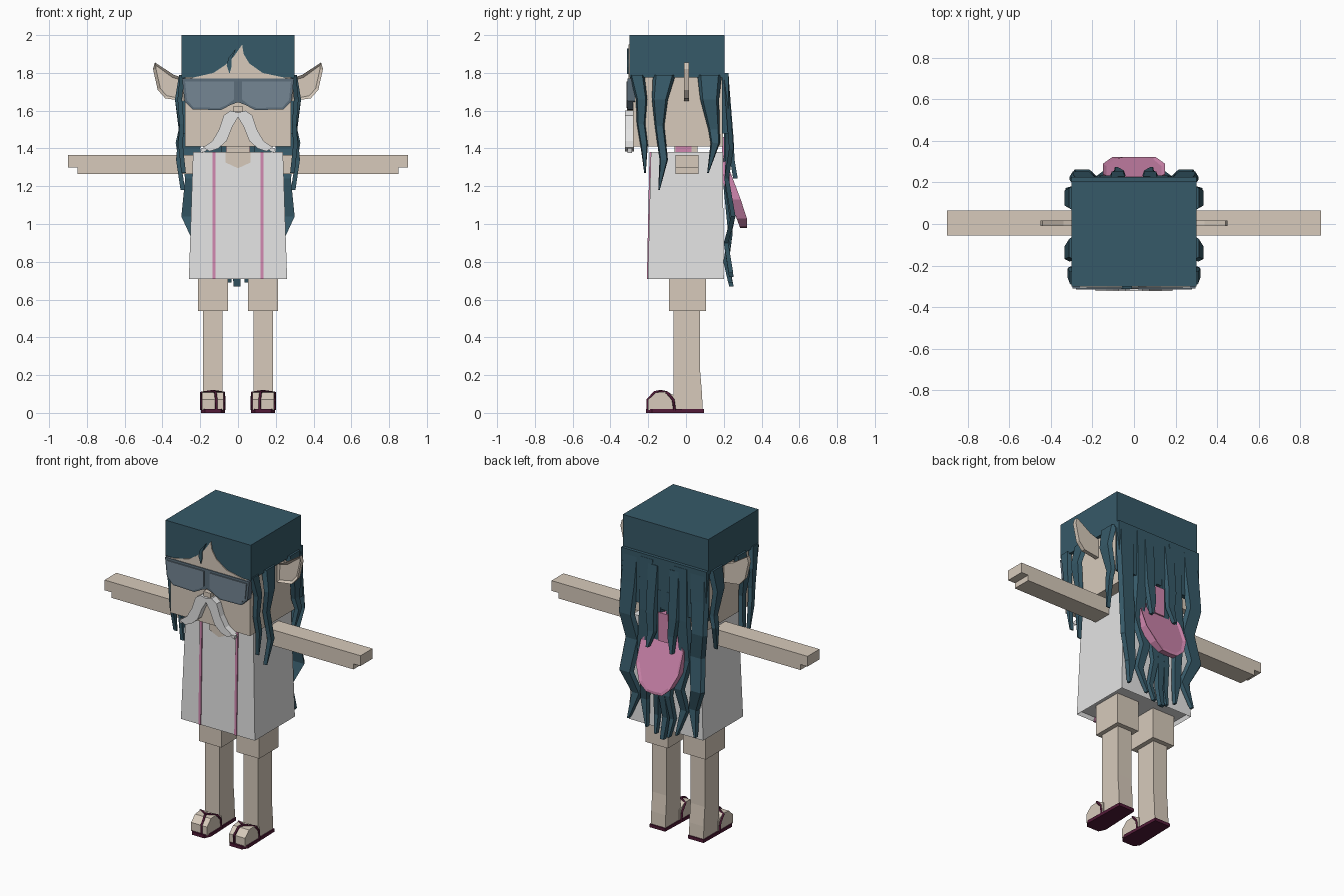
import bpy
import bmesh
from mathutils import Vector

cube = bpy.data.objects.get("Cube")
if cube:
    bpy.data.objects.remove(cube, do_unlink=True)


def material(name, r, g, b):
    """Flat material from display values, stored as linear."""
    col = [(c / 255) ** 2.2 for c in (r, g, b)] + [1]
    m = bpy.data.materials.new(name)
    m.use_nodes = True
    m.diffuse_color = col
    m.node_tree.nodes["Principled BSDF"].inputs["Base Color"].default_value = col
    return m


SKIN = material("skin", 214, 201, 186)
HAIR = material("teal hair", 57, 90, 104)
WHITE = material("white cloth", 227, 227, 227)
PINK = material("pink trim", 208, 134, 174)
MAROON = material("maroon sandal", 82, 32, 58)
FRAME = material("grey frame", 92, 109, 122)
LENS = material("smoky lens", 116, 133, 146)


def loft(name, rings, mat, inset=None):
    """Join rings of equal length into a capped solid; inset = (direction, width, depth)."""
    bm = bmesh.new()
    loops = [[bm.verts.new(p) for p in ring] for ring in rings]
    n = len(loops[0])
    for a, b in zip(loops, loops[1:]):
        for i in range(n):
            j = (i + 1) % n
            bm.faces.new((a[i], a[j], b[j], b[i]))
    bm.faces.new(loops[0])
    bm.faces.new(loops[-1])
    bmesh.ops.recalc_face_normals(bm, faces=bm.faces)
    if inset:
        direction, width, depth = inset
        face = max(bm.faces, key=lambda f: f.normal.dot(Vector(direction)) * f.calc_area())
        bmesh.ops.inset_region(bm, faces=[face], thickness=width, depth=depth)
    mesh = bpy.data.meshes.new(name)
    bm.to_mesh(mesh)
    bm.free()
    mesh.materials.append(mat)
    obj = bpy.data.objects.new(name, mesh)
    bpy.context.collection.objects.link(obj)
    return obj


def prism(name, pts, axis, lo, hi, mat, inset=None):
    """Extrude a 2D outline along the x, y or z axis."""
    place = {"x": lambda p, d: (d, p[0], p[1]),
             "y": lambda p, d: (p[0], d, p[1]),
             "z": lambda p, d: (p[0], p[1], d)}[axis]
    return loft(name, [[place(p, d) for p in pts] for d in (lo, hi)], mat, inset)


def box(name, x, y, z, mat):
    return prism(name, rect(x, y), "z", z[0], z[1], mat)


def rect(x, y):
    return [(x[0], y[0]), (x[1], y[0]), (x[1], y[1]), (x[0], y[1])]


def flip(pts, s):
    return [(s * a, b) for a, b in pts]


def mirrored(half):
    """Close an outline given its +x half."""
    return half + [(-a, b) for a, b in reversed(half) if a > 0]


def strand(name, rows, side, s):
    """Wavy hair lock; rows are (along, height, width, outward)."""
    rings = []
    for u, z, w, o in rows:
        ring = [(u - w / 2, o - .012), (u + w / 2, o - .012),
                (u + w * .36, o + .012), (u - w * .36, o + .012)]
        rings.append([(s * b, a, z) if side else (s * a, b, z) for a, b in ring])
    return loft(name, rings, HAIR)


# Head, neck and face
box("head", (-.28, .28), (-.28, .195), (1.41, 1.9), SKIN)
box("neck", (-.06, .06), (-.06, .06), (1.3, 1.42), SKIN)
box("collar", (-.064, .064), (-.055, .03), (1.37, 1.41), PINK)
box("nose", (-.025, .025), (-.312, -.27), (1.595, 1.625), SKIN)

# Hair cap, forehead opening and loose forelock
box("hair_cap", (-.3, .3), (-.3, .205), (1.775, 2), HAIR)
box("hair_back", (-.3, .3), (.19, .225), (1.48, 1.8), HAIR)
prism("forehead", [(-.26, 1.77), (.27, 1.77), (.13, 1.8), (.06, 1.85), (.03, 1.9), (.022, 1.95),
                   (-.02, 1.89), (-.07, 1.84), (-.13, 1.8)], "y", -.305, -.29, SKIN)
prism("forelock", [(-.01, 1.93), (-.035, 1.87), (-.035, 1.83), (-.045, 1.795), (-.06, 1.84),
                   (-.05, 1.88)], "y", -.312, -.3, HAIR)

# Locks on the sides and the back
SIDE_LOCKS = {
    "front_lock": [(-.26, 1.79, .08, .296), (-.235, 1.66, .06, .308), (-.238, 1.53, .045, .298),
                   (-.222, 1.42, .04, .304), (-.217, 1.27, .008, .288)],
    "cheek_lock": [(-.115, 1.79, .12, .3), (-.138, 1.66, .085, .322), (-.14, 1.52, .05, .3),
                   (-.118, 1.34, .045, .316), (-.143, 1.18, .008, .292)],
    "behind_ear_lock": [(.125, 1.79, .13, .3), (.125, 1.66, .1, .322), (.148, 1.5, .06, .302),
                        (.155, 1.43, .05, .318), (.116, 1.27, .008, .292)],
}
BACK_LOCKS = {
    "outer_lock": [(.235, 1.78, .13, .212), (.245, 1.6, .13, .224), (.255, 1.4, .11, .24),
                   (.225, 1.24, .11, .215), (.25, 1.04, .1, .25), (.2, .9, .07, .212),
                   (.235, .74, .015, .238)],
    "middle_lock": [(.12, 1.78, .12, .215), (.13, 1.45, .1, .222), (.15, 1.2, .09, .218),
                    (.12, 1.02, .07, .245), (.14, .88, .06, .215), (.105, .72, .015, .24)],
    "inner_lock": [(.05, 1.6, .09, .215), (.05, 1.2, .07, .21), (.04, .95, .05, .235),
                   (.055, .8, .04, .21), (.045, .69, .02, .235)],
    "short_lock": [(.075, 1.75, .09, .216), (.08, 1.45, .075, .24), (.07, 1.34, .06, .245),
                   (.085, 1.24, .02, .262)],
}
for label, s in (("left", 1), ("right", -1)):
    for name, rows in SIDE_LOCKS.items():
        strand(f"{label}_{name}", rows, True, s)
    for name, rows in BACK_LOCKS.items():
        strand(f"{label}_{name}", rows, False, s)
strand("centre_lock", [(0, 1.2, .06, .21), (0, .95, .06, .235), (-.01, .8, .05, .215),
                       (-.005, .67, .035, .24)], False, 1)

# Glasses with one lens on each side
prism("glasses", mirrored([(0, 1.645), (.04, 1.63), (.09, 1.603), (.24, 1.607), (.283, 1.65),
                           (.296, 1.77)]), "y", -.31, -.27, FRAME)
for label, s in (("left", 1), ("right", -1)):
    prism(f"{label}_lens", flip([(.02, 1.66), (.06, 1.63), (.1, 1.614), (.235, 1.618),
                                 (.27, 1.655), (.28, 1.755), (.02, 1.755)], s),
          "y", -.316, -.309, LENS)

    # Moustache halves
    prism(f"{label}_moustache", flip([(0, 1.565), (0, 1.59), (.04, 1.6), (.075, 1.575), (.1, 1.5),
                                      (.135, 1.44), (.185, 1.405), (.15, 1.385), (.105, 1.4),
                                      (.06, 1.44), (.03, 1.515)], s), "y", -.322, -.275, WHITE)
    prism(f"{label}_moustache_curl", flip([(.13, 1.41), (.195, 1.4), (.19, 1.375), (.165, 1.39)], s),
          "y", -.31, -.285, WHITE)

    # Pointed ears with a hollow front
    prism(f"{label}_ear", flip([(.28, 1.65), (.385, 1.665), (.425, 1.71), (.45, 1.82), (.44, 1.855),
                                (.34, 1.79), (.28, 1.77)], s),
          "y", -.01, .016, SKIN, ((0, -1, 0), .016, -.012))

    # Arms with a stepped hand
    prism(f"{label}_arm", flip([(.22, 1.265), (.85, 1.265), (.85, 1.3), (.9, 1.3), (.9, 1.365),
                                (.22, 1.365)], s), "y", -.055, .065, SKIN)

    # Legs and feet
    box(f"{label}_thigh", (s * .054, s * .212), (-.09, .105), (.54, .74), SKIN)
    prism(f"{label}_lower_leg", [(-.065, .015), (.088, .015), (.085, .1), (.075, .22), (.075, .55),
                                 (-.065, .55)], "x", s * .083, s * .185, SKIN)
    prism(f"{label}_foot", [(-.05, .015), (-.2, .015), (-.2, .07), (-.16, .108), (-.1, .113),
                            (-.05, .085)], "x", s * .078, s * .19, SKIN)
    prism(f"{label}_sole", flip([(.09, -.212), (.175, -.212), (.197, -.18), (.19, .095), (.08, .095),
                                 (.07, -.17)], s), "z", 0, .02, MAROON)

    # Sandal straps meeting at a toe post
    strap = bpy.data.curves.new(f"{label}_strap", "CURVE")
    strap.dimensions = "3D"
    strap.bevel_depth = .007
    strap.bevel_resolution = 0
    strap.materials.append(MAROON)
    for edge in (.074, .194):
        path = [(edge, -.06, .015), (edge, -.068, .07), (edge, -.1, .108), (.132, -.135, .116),
                (.12, -.165, .11), (.115, -.203, .07), (.115, -.203, .015)]
        spline = strap.splines.new("POLY")
        spline.points.add(len(path) - 1)
        for point, (x, y, z) in zip(spline.points, path):
            point.co = (s * x, y, z, 1)
    bpy.context.collection.objects.link(bpy.data.objects.new(f"{label}_sandal_strap", strap))

    # Pink edging down the front of the coat
    prism(f"{label}_coat_trim", [(-.207, .71), (-.19, .71), (-.175, 1.38), (-.193, 1.38)],
          "x", s * .118, s * .134, PINK)

# Coat, open at the bottom, with a notched neckline
top = [(x, y, 1.38) for x, y in rect((-.238, .238), (-.186, .195))]
bottom = [(x, y, .71) for x, y in rect((-.26, .26), (-.202, .2))]
loft("coat", [top, bottom], WHITE, ((0, 0, -4), .012, -.025))
prism("neckline", mirrored([(0, 1.295), (.065, 1.325), (.065, 1.381)]), "y", -.194, -.18, SKIN)

# Hood hanging behind, leaning outward as it drops
hood = prism("hood", mirrored([(0, .98), (.055, .985), (.105, 1.03), (.15, 1.13), (.15, 1.26),
                               (.06, 1.36)]), "y", .165, .225, PINK, ((0, 1, 0), .018, -.01))
for v in hood.data.vertices:
    v.co.y = min(v.co.y + .38 * (1.3 - v.co.z), .322)
box("hood_tab", (-.035, .035), (.19, .232), (1.28, 1.46), PINK)
